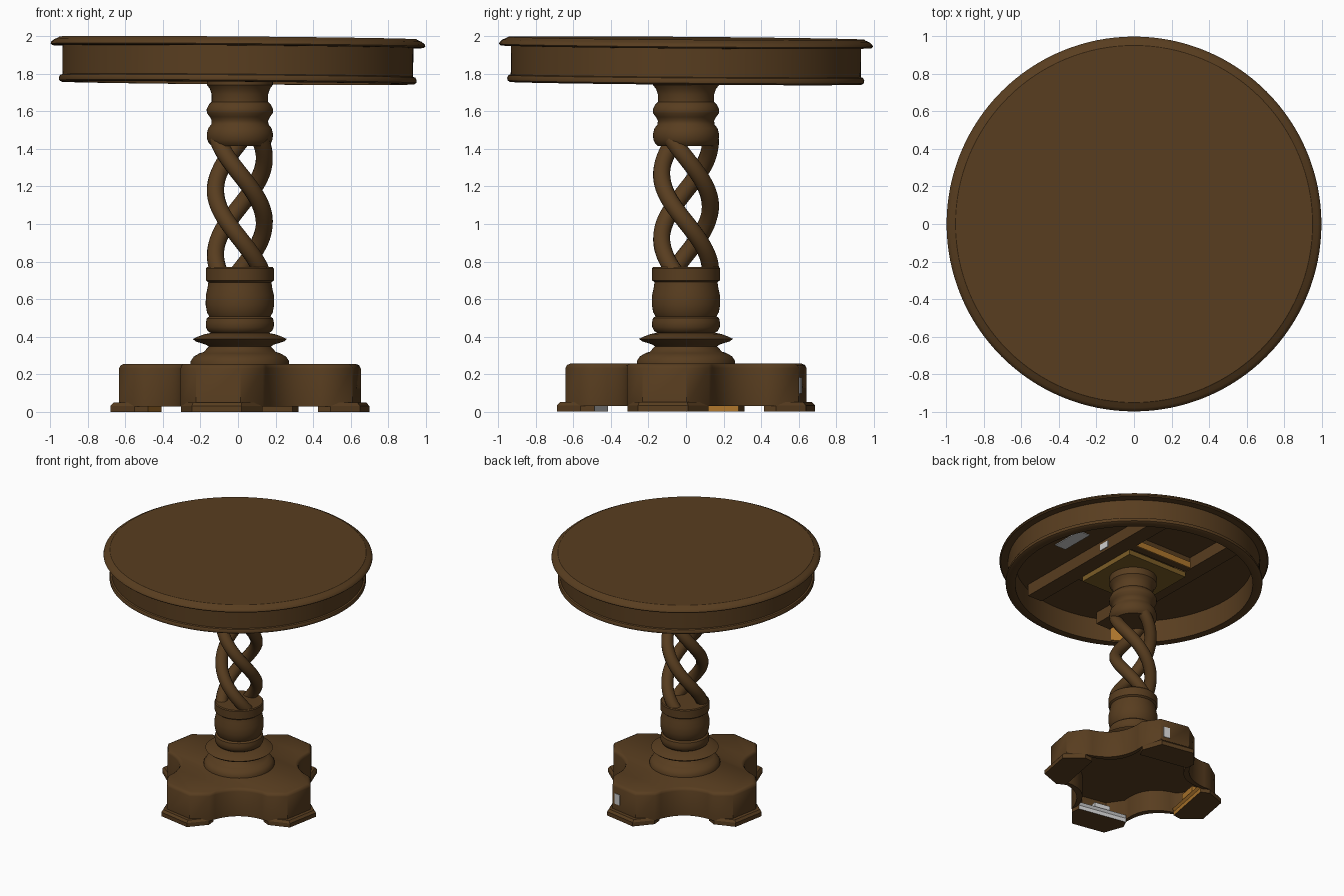
import bpy, bmesh, math
from mathutils import Matrix, Vector

cube = bpy.data.objects.get("Cube")
if cube:
    bpy.data.objects.remove(cube, do_unlink=True)


def material(name, rgb):
    m = bpy.data.materials.new(name)
    m.use_nodes = True
    m.diffuse_color = (*rgb, 1)
    bsdf = m.node_tree.nodes["Principled BSDF"]
    bsdf.inputs["Base Color"].default_value = (*rgb, 1)
    bsdf.inputs["Roughness"].default_value = 0.7
    return m


WOOD = material("brown wood", (0.098, 0.047, 0.014))
RAW = material("raw orange wood", (0.42, 0.18, 0.025))
OCHRE = material("dark ochre wood", (0.20, 0.11, 0.02))
GREY = material("pale grey", (0.62, 0.62, 0.62))
CX = 0.01                       # column and base axis
TURN = math.radians(-10.5)      # base is turned against the axes
BASE = Matrix.Translation((CX, 0, 0)) @ Matrix.Rotation(TURN, 4, 'Z')


def finish(name, bm, mats, angle=35):
    bmesh.ops.recalc_face_normals(bm, faces=bm.faces)
    mesh = bpy.data.meshes.new(name)
    bm.to_mesh(mesh)
    bm.free()
    for m in mats:
        mesh.materials.append(m)
    for p in mesh.polygons:
        p.use_smooth = True
    mesh.set_sharp_from_angle(angle=math.radians(angle))
    ob = bpy.data.objects.new(name, mesh)
    bpy.context.collection.objects.link(ob)
    return ob


def lathe(name, profile, steps=72, x=0.0, angle=35):
    bm = bmesh.new()
    vs = [bm.verts.new((r, 0, z)) for r, z in profile]
    es = [bm.edges.new(pair) for pair in zip(vs, vs[1:])]
    bmesh.ops.spin(bm, geom=vs + es, cent=(0, 0, 0), axis=(0, 0, 1),
                   angle=math.tau, steps=steps, use_duplicate=False)
    bmesh.ops.remove_doubles(bm, verts=bm.verts, dist=1e-4)
    ob = finish(name, bm, [WOOD], angle)
    ob.location.x = x
    return ob


def box(name, centre, size, mat, turn=0.0):
    bm = bmesh.new()
    bmesh.ops.create_cube(bm, size=1, matrix=Matrix.Translation(centre)
                          @ Matrix.Rotation(turn, 4, 'Z') @ Matrix.Diagonal((*size, 1)))
    return finish(name, bm, [mat])


def loft(loops):
    """Closed solid through a stack of equal point loops."""
    bm = bmesh.new()
    rings = [[bm.verts.new(p) for p in loop] for loop in loops]
    count = len(rings[0])
    for low, high in zip(rings, rings[1:]):
        for i in range(count):
            j = (i + 1) % count
            bm.faces.new((low[i], low[j], high[j], high[i]))
    bm.faces.new(rings[0])
    bm.faces.new(rings[-1])
    bmesh.ops.recalc_face_normals(bm, faces=bm.faces)
    return bm


# Round top with a moulded rim, and a hollow apron below it
top_parts = [lathe("table_top", [
    (0, 1.99), (.95, 1.99), (.958, 1.984), (.978, 1.976), (.994, 1.962), (.997, 1.952),
    (.988, 1.944), (.933, 1.943), (.933, 1.79), (.945, 1.786), (.952, 1.772),
    (.95, 1.758), (.938, 1.75), (.88, 1.75), (.88, 1.93), (0, 1.93)], steps=128)]

# Framing under the top
for side, tag in ((1, "left"), (-1, "right")):
    top_parts.append(box(f"{tag}_batten", (.33 * side, 0, 1.885), (.13, 1.5, .1), WOOD))
for side, tag in ((1, "back"), (-1, "front")):
    top_parts.append(box(f"{tag}_cross_rail", (0, .3 * side, 1.885), (.54, .06, .09), WOOD))
top_parts.append(box("raw_rail_edge", (0, .334, 1.865), (.53, .008, .05), RAW))
top_parts.append(box("mounting_plate", (0, 0, 1.815), (.54, .54, .04), OCHRE))
top_parts.append(box("pale_underside_patch", (.58, -.02, 1.928), (.1, .28, .008), GREY))
top_parts.append(box("pale_batten_patch", (.397, .13, 1.88), (.008, .09, .05), GREY))
top_parts.append(box("raw_apron_patch", (-.49, -.725, 1.83), (.16, .008, .14), RAW,
                     -math.radians(34)))

# The top leans very slightly
lean = (Matrix.Translation((0, 0, 1.95)) @ Matrix.Rotation(.008, 4, 'Y')
        @ Matrix.Rotation(-.008, 4, 'X') @ Matrix.Translation((0, 0, -1.95)))
for ob in top_parts:
    ob.matrix_world = lean

# Turned upper column
lathe("upper_column", [
    (0, 1.81), (.175, 1.81), (.175, 1.74), (.16, 1.72), (.15, 1.69), (.15, 1.65),
    (.165, 1.635), (.177, 1.61), (.175, 1.59), (.16, 1.57), (.15, 1.55), (.152, 1.53),
    (.168, 1.51), (.176, 1.48), (.174, 1.45), (.165, 1.43), (.15, 1.415), (0, 1.415)], x=CX)

# Three open twisted strands
for k in range(3):
    cu = bpy.data.curves.new(f"twisted_strand_{k + 1}", 'CURVE')
    cu.dimensions = '3D'
    cu.bevel_depth = .046
    cu.bevel_resolution = 4
    cu.use_fill_caps = True
    n = 48
    sp = cu.splines.new('POLY')
    sp.points.add(n - 1)
    for i, p in enumerate(sp.points):
        z = .74 + .71 * i / (n - 1)
        a = math.pi + math.tau * ((1.18 - z) / 1.03 + k / 3)
        p.co = (CX + .13 * math.cos(a), .13 * math.sin(a), z, 1)
    cu.materials.append(WOOD)
    bpy.context.collection.objects.link(bpy.data.objects.new(cu.name, cu))

# Turned lower column with its flared collar
lathe("lower_column", [
    (0, .77), (.175, .77), (.181, .763), (.181, .70), (.168, .69), (.172, .66),
    (.181, .62), (.182, .57), (.175, .53), (.163, .508), (.176, .498), (.181, .475),
    (.18, .45), (.17, .43), (.155, .42), (.19, .413), (.225, .4), (.25, .388),
    (.235, .375), (.18, .358), (.165, .348), (.178, .335), (.19, .32), (.215, .312),
    (.245, .295), (.262, .27), (.262, .24), (0, .24)], x=CX)


# Hollow plinth: four blunt arms joined by concave sides
def plinth_loop(inset, z):
    tip, half = .632 - inset, .12 - inset * .4
    a = Vector((.222 - inset * .4, .04 + inset * .3 - .57 - inset * .0 + inset * .7))
    b = Vector((-a.y, -a.x))
    inward = -(a + b).normalized() * .09
    arc = [a.lerp(b, i / 10) + inward * (1 - (i / 5 - 1) ** 2) for i in range(11)]
    arm = [Vector((-half, -tip)), Vector((half, -tip))] + arc
    return [Matrix.Rotation(k * math.pi / 2, 3, 'Z') @ Vector((*p, z))
            for k in range(4) for p in arm]


plinth = finish("plinth", loft([plinth_loop(inset, z) for inset, z in (
    (.045, .2), (.045, .03), (0, .03), (0, .232), (.008, .248), (.025, .256))]), [WOOD], 43)
plinth.matrix_world = BASE

# Low moulded feet, one under each arm; two have unfinished inner ends
half_foot = [(.135, -.675), (.22, -.53), (.2, -.46)]
outline = half_foot + [(-x, y) for x, y in reversed(half_foot)]
for k, (tag, inner) in enumerate((("front", GREY), ("left", WOOD),
                                  ("back", WOOD), ("right", RAW))):
    bm = loft([[(x * (1 - 2 * s), y + s, z) for x, y in outline]
               for s, z in ((0, 0), (0, .032), (.015, .05))])
    for f in bm.faces:
        f.material_index = int(f.normal.y > .7)
    foot = finish(f"{tag}_foot", bm, [WOOD, inner], 20)
    foot.matrix_world = BASE @ Matrix.Rotation(k * math.pi / 2, 4, 'Z')

# Glue blocks standing on those feet, and a worn spot on the back arm
for ob in (box("pale_glue_block", (0, -.49, .07), (.13, .06, .05), GREY),
           box("raw_glue_block", (-.49, 0, .08), (.06, .15, .07), RAW),
           box("pale_arm_patch", (.07, .632, .14), (.055, .008, .085), GREY)):
    ob.matrix_world = BASE
